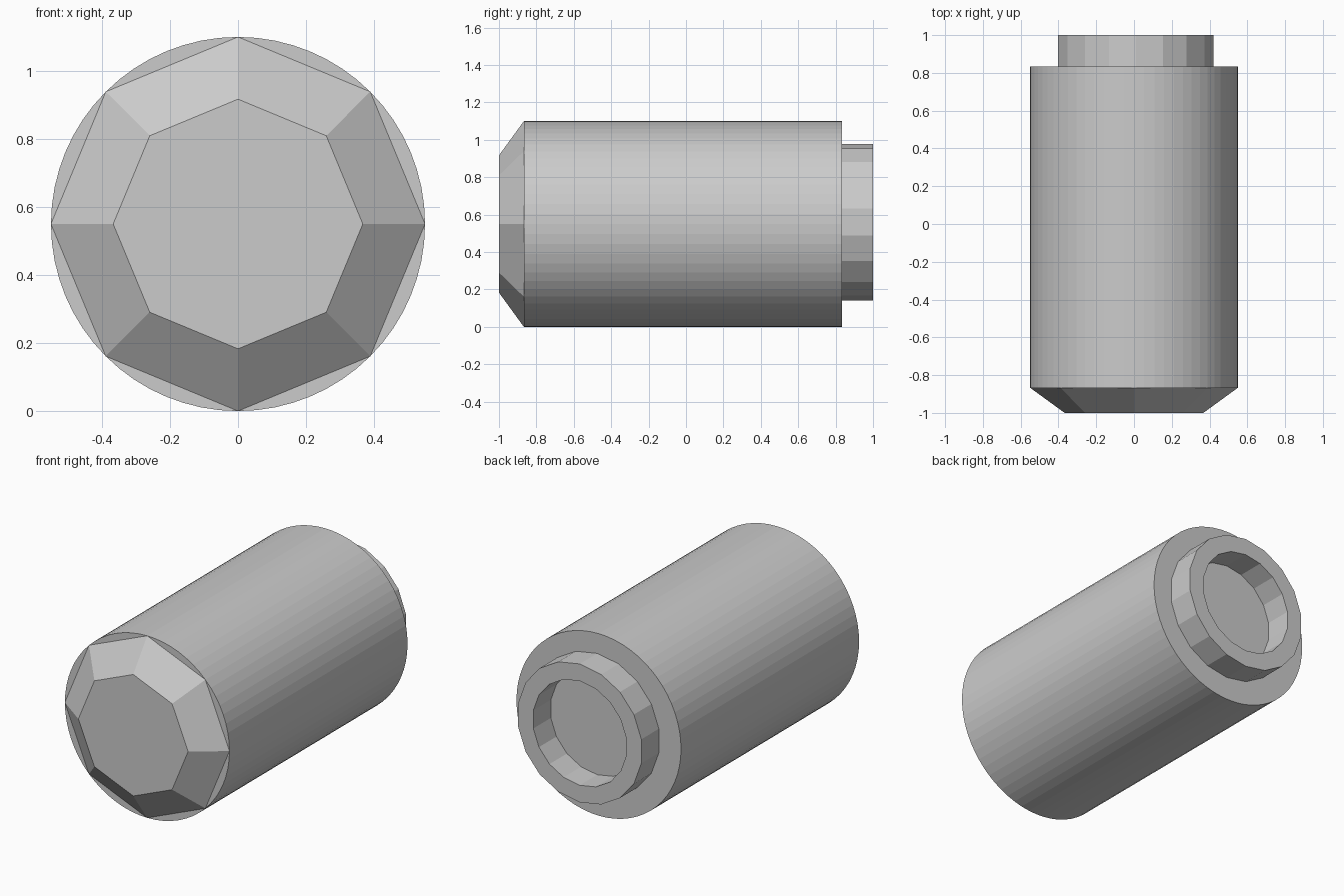
import bpy, bmesh
from math import cos, sin, pi

if "Cube" in bpy.data.objects:
    bpy.data.objects.remove(bpy.data.objects["Cube"])


def lathe(name, profile, sides, center=(0, 0.55), start=0.0, closed=False):
    """Sweep (radius, y) points around the y axis; cap the ends or close the loop."""
    bm = bmesh.new()
    rings = []
    for r, y in profile:
        rings.append([bm.verts.new((center[0] + r * cos(start + 2 * pi * i / sides), y,
                                    center[1] + r * sin(start + 2 * pi * i / sides)))
                      for i in range(sides)])
    pairs = list(zip(rings, rings[1:]))
    if closed:
        pairs.append((rings[-1], rings[0]))
    else:
        bm.faces.new(rings[0])
        bm.faces.new(rings[-1])
    for a, b in pairs:
        for i in range(sides):
            j = (i + 1) % sides
            bm.faces.new((a[i], a[j], b[j], b[i]))
    bmesh.ops.recalc_face_normals(bm, faces=bm.faces)
    mesh = bpy.data.meshes.new(name)
    bm.to_mesh(mesh)
    bm.free()
    obj = bpy.data.objects.new(name, mesh)
    bpy.context.collection.objects.link(obj)
    return obj


# Main barrel
lathe("barrel", [(0.55, -0.867), (0.55, 0.833)], 64)

# Octagonal tapered front cap
lathe("front_cap", [(0.367, -1.0), (0.55, -0.867)], 8)

# Raised hollow collar on the back, very slightly off centre
lathe("back_collar", [(0.418, 0.833), (0.418, 1.0), (0.315, 1.0), (0.315, 0.833)],
      18, center=(0.01, 0.56), start=pi / 2, closed=True)
